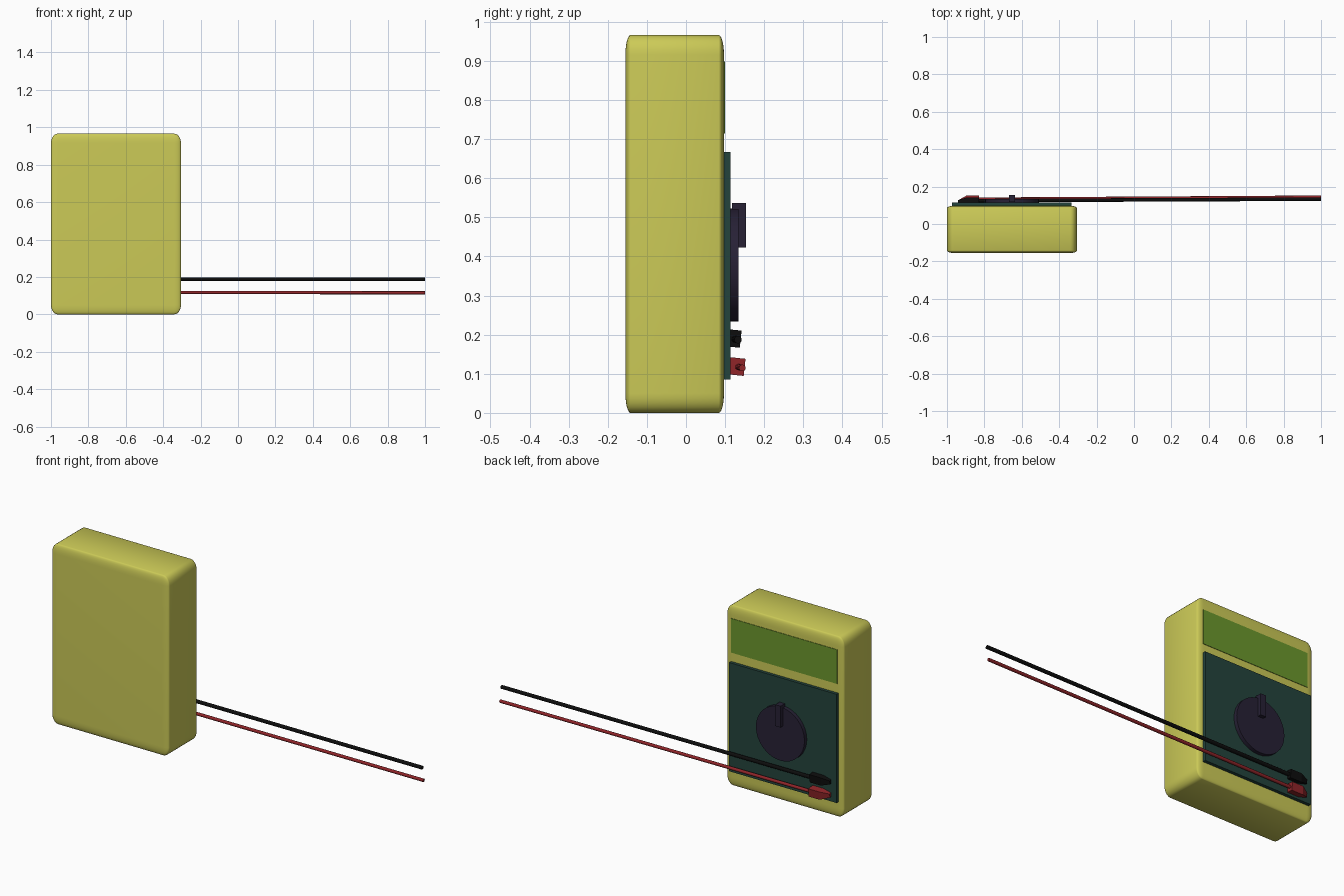
import bpy, bmesh, math
from mathutils import Vector, Matrix

if "Cube" in bpy.data.objects:
    bpy.data.objects.remove(bpy.data.objects["Cube"])


def material(name, rgb):
    m = bpy.data.materials.new(name)
    m.diffuse_color = (*rgb, 1)
    m.use_nodes = True
    m.node_tree.nodes["Principled BSDF"].inputs["Base Color"].default_value = m.diffuse_color
    return m


YELLOW = material("yellow_case", (0.60, 0.59, 0.095))
GREEN = material("green_screen", (0.15, 0.31, 0.026))
TEAL = material("dark_teal", (0.017, 0.056, 0.045))
DIAL = material("dark_dial", (0.02, 0.015, 0.036))
RED = material("red_lead", (0.28, 0.018, 0.022))
BLACK = material("black_lead", (0.004, 0.004, 0.004))


def finish(bm, name, mat, smooth=False):
    bmesh.ops.recalc_face_normals(bm, faces=bm.faces)
    me = bpy.data.meshes.new(name)
    bm.to_mesh(me)
    bm.free()
    me.materials.append(mat)
    ob = bpy.data.objects.new(name, me)
    bpy.context.collection.objects.link(ob)
    if smooth:
        bpy.ops.object.select_all(action='DESELECT')
        ob.select_set(True)
        bpy.context.view_layer.objects.active = ob
        bpy.ops.object.shade_smooth_by_angle(angle=math.radians(35))
    return ob


def box(name, lo, hi, mat, bevel=0.0):
    """Box between two corners; bevel is a fraction of each side, stretched with the box."""
    lo, hi = Vector(lo), Vector(hi)
    bm = bmesh.new()
    bmesh.ops.create_cube(bm, size=1)
    if bevel:
        bmesh.ops.bevel(bm, geom=bm.edges[:], offset=bevel, segments=6,
                        profile=0.5, affect='EDGES')
    bmesh.ops.scale(bm, vec=hi - lo, verts=bm.verts)
    bmesh.ops.translate(bm, vec=(lo + hi) / 2, verts=bm.verts)
    return finish(bm, name, mat, smooth=bevel > 0)


def rod(name, a, b, radius, sides, mat):
    """Capped cylinder from a to b."""
    a, b = Vector(a), Vector(b)
    bm = bmesh.new()
    rot = (b - a).to_track_quat('Z', 'Y').to_matrix().to_4x4()
    bmesh.ops.create_cone(bm, cap_ends=True, segments=sides, radius1=radius,
                          radius2=radius, depth=(b - a).length,
                          matrix=Matrix.Translation((a + b) / 2) @ rot)
    return finish(bm, name, mat, smooth=True)


def plug(name, z, top, mat):
    """Blunt block narrowing to a low nose at the -x end, rolled slightly."""
    base = 0.108
    sections = [(-0.94, 0.010, base + 0.018), (-0.895, 0.022, top), (-0.83, 0.022, top)]
    bm = bmesh.new()
    rings = []
    for x, w, y in sections:
        rings.append([bm.verts.new((x, yy, z + s)) for yy, s in
                      ((base, -w), (y, -w), (y, w), (base, w))])
    for r, q in zip(rings, rings[1:]):
        for i in range(4):
            j = (i + 1) % 4
            bm.faces.new((r[i], r[j], q[j], q[i]))
    bm.faces.new(rings[0])
    bm.faces.new(rings[-1])
    bmesh.ops.rotate(bm, cent=(-0.88, 0.125, z), verts=bm.verts,
                     matrix=Matrix.Rotation(math.radians(-6), 3, 'X'))
    return finish(bm, name, mat)


# Case, screen and control panel
box("case", (-1, -0.155, 0), (-0.305, 0.097, 0.966), YELLOW, bevel=0.052)
box("screen", (-0.965, 0.08, 0.715), (-0.335, 0.0995, 0.898), GREEN)
box("control_panel", (-0.972, 0.08, 0.085), (-0.335, 0.114, 0.667), TEAL)

# Rotary dial with pointer
rod("dial", (-0.652, 0.10, 0.378), (-0.652, 0.134, 0.378), 0.144, 32, DIAL)
box("dial_pointer", (-0.668, 0.117, 0.423), (-0.636, 0.154, 0.537), DIAL)

# Plugs and test leads
plug("red_plug", 0.119, 0.150, RED)
plug("black_plug", 0.190, 0.140, BLACK)
rod("red_lead", (-0.86, 0.133, 0.118), (1, 0.144, 0.115), 0.0085, 12, RED)
rod("black_lead", (-0.86, 0.125, 0.189), (1, 0.133, 0.187), 0.0095, 12, BLACK)
